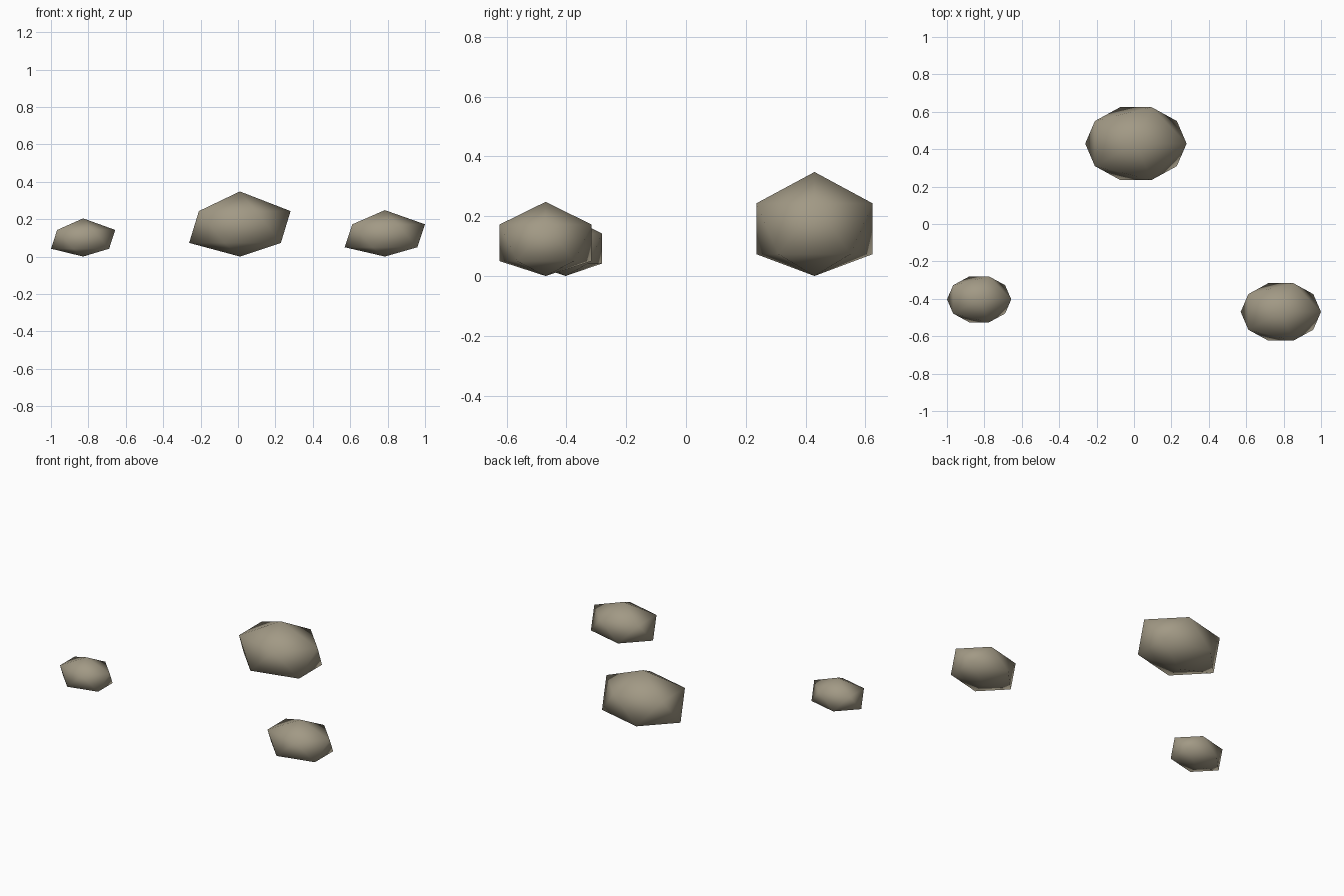
import bpy
import bmesh

cube = bpy.data.objects.get("Cube")
if cube:
    bpy.data.objects.remove(cube, do_unlink=True)

# Single warm stone colour
stone = bpy.data.materials.new("warm_grey_stone")
stone.use_nodes = True
colour = (0.36, 0.32, 0.235, 1.0)
stone.diffuse_color = colour
bsdf = stone.node_tree.nodes["Principled BSDF"]
bsdf.inputs["Base Color"].default_value = colour
bsdf.inputs["Roughness"].default_value = 0.9


def add_rock(name, centre, radii):
    """Squashed low-poly ball whose lowest point rests on the ground."""
    bm = bmesh.new()
    bmesh.ops.create_icosphere(bm, subdivisions=1, radius=1.0)
    for v in bm.verts:
        v.co = [c + r * p for c, r, p in zip(centre, radii, v.co)]
        v.co.z = max(v.co.z, 0.0)
    for f in bm.faces:
        f.smooth = True
    mesh = bpy.data.meshes.new(name)
    bm.to_mesh(mesh)
    bm.free()
    mesh.materials.append(stone)
    rock = bpy.data.objects.new(name, mesh)
    bpy.context.collection.objects.link(rock)


# Three scattered rocks
add_rock("large_rock", (0.01, 0.43, 0.158), (0.303, 0.229, 0.19))
add_rock("medium_rock", (0.785, -0.47, 0.111), (0.24, 0.181, 0.137))
add_rock("small_rock", (-0.828, -0.403, 0.092), (0.192, 0.144, 0.112))
